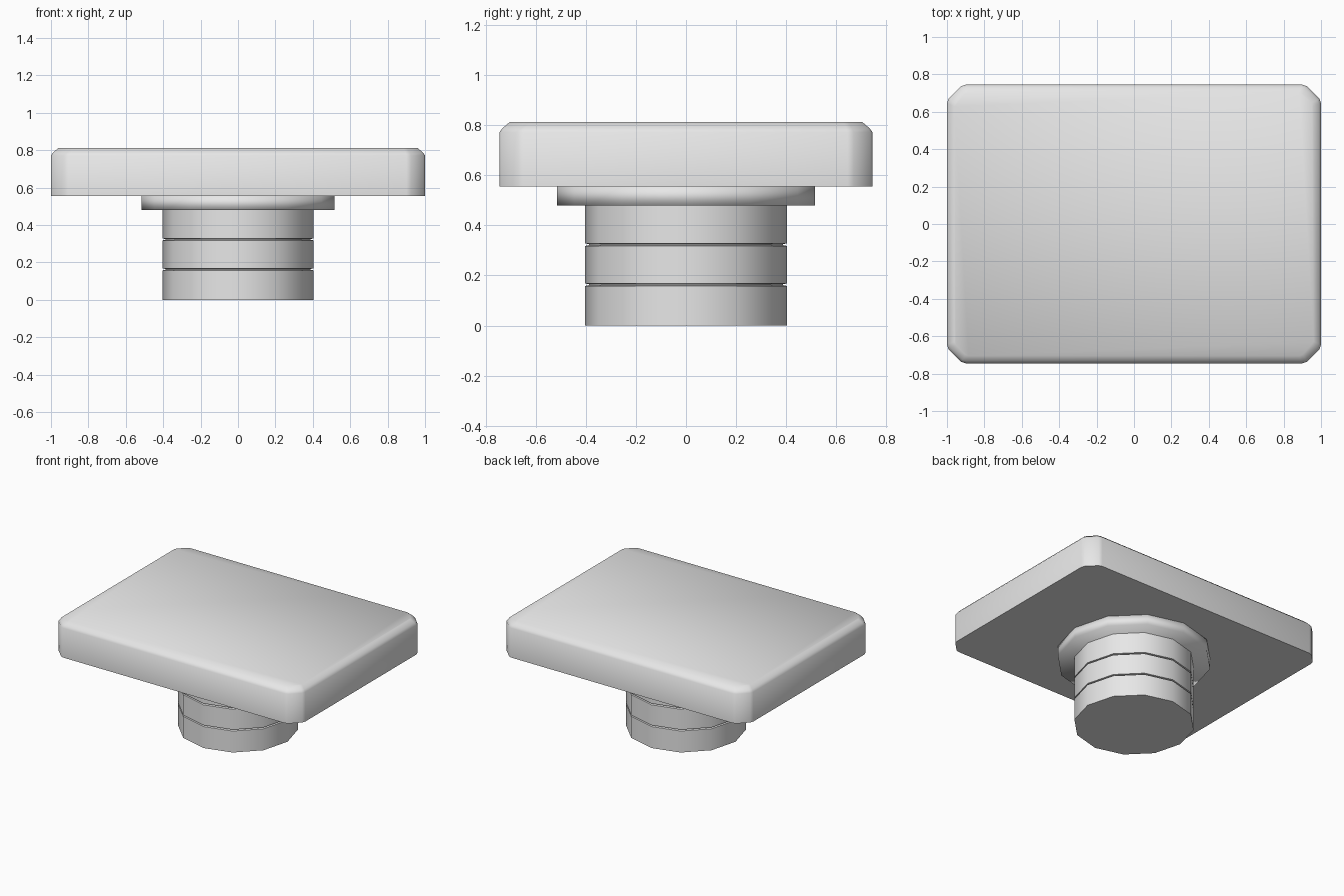
import bpy, bmesh, math

if "Cube" in bpy.data.objects:
    bpy.data.objects.remove(bpy.data.objects["Cube"])

grey = bpy.data.materials.new("light_grey")
grey.diffuse_color = (0.8, 0.8, 0.8, 1)
grey.use_nodes = True
grey.node_tree.nodes["Principled BSDF"].inputs["Base Color"].default_value = grey.diffuse_color


def stack(name, loops, smooth_angle):
    """Closed solid made by joining equal-length loops from bottom to top."""
    bm = bmesh.new()
    rings = [[bm.verts.new(p) for p in loop] for loop in loops]
    n = len(rings[0])
    for a, b in zip(rings, rings[1:]):
        for i in range(n):
            j = (i + 1) % n
            bm.faces.new((a[i], a[j], b[j], b[i]))
    bm.faces.new(rings[0][::-1])
    bm.faces.new(rings[-1])
    mesh = bpy.data.meshes.new(name)
    bm.to_mesh(mesh)
    bm.free()
    mesh.materials.append(grey)
    ob = bpy.data.objects.new(name, mesh)
    bpy.context.collection.objects.link(ob)
    bpy.ops.object.select_all(action='DESELECT')
    ob.select_set(True)
    bpy.context.view_layer.objects.active = ob
    bpy.ops.object.shade_smooth_by_angle(angle=math.radians(smooth_angle))
    return ob


def ring(r, z, sides=12):
    return [(r * math.cos(2 * math.pi * i / sides),
             r * math.sin(2 * math.pi * i / sides), z) for i in range(sides)]


def slab_loop(inset, z):
    """Rectangle with softened chamfered corners, counter-clockwise."""
    hx, hy = 1.0 - inset, 0.745 - inset
    c = 0.1 - 0.586 * inset
    cut = [(0, c), (0.008, c * 0.75), (c * 0.75, 0.008), (c, 0)]
    pts = []
    for sx, sy in ((1, 1), (-1, 1), (-1, -1), (1, -1)):
        corner = [(sx * (hx - a), sy * (hy - b), z) for a, b in cut]
        pts += corner if sx * sy > 0 else corner[::-1]
    return pts


# Round stem with two narrow grooves
R, G = 0.403, 0.388
profile = [(R, 0)]
for z in (0.163, 0.323):
    profile += [(R, z - 0.005), (G, z - 0.002), (G, z + 0.002), (R, z + 0.005)]
profile.append((R, 0.485))
stack("stem", [ring(r, z) for r, z in profile], 40)

# Wider collar under the slab, smooth over its edges
stack("collar", [ring(0.515, 0.48), ring(0.515, 0.557)], 180)

# Top slab with bevelled upper edge
stack("top_slab", [slab_loop(0, 0.555), slab_loop(0, 0.772),
                   slab_loop(0.012, 0.788), slab_loop(0.04, 0.812)], 50)
